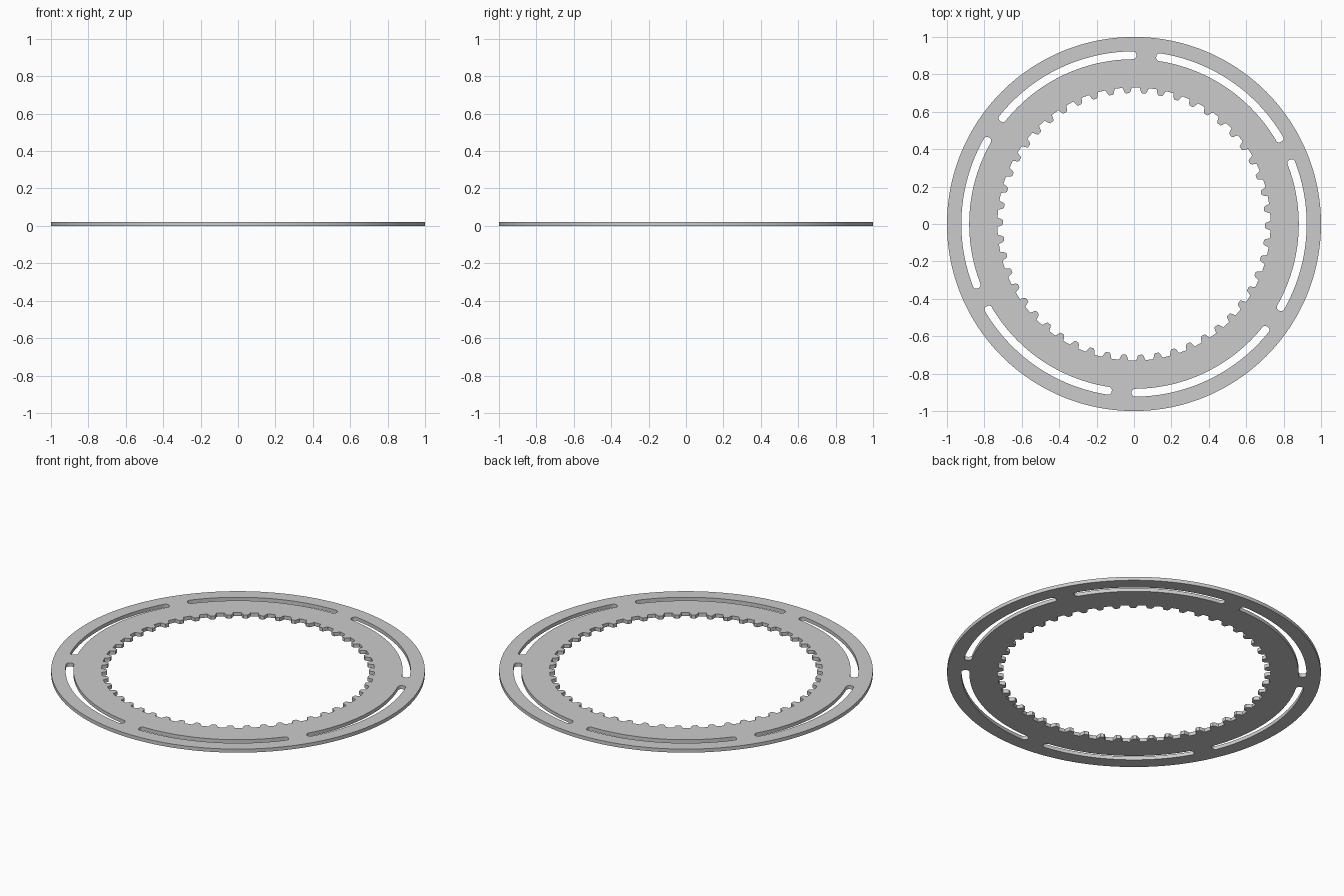
import bpy
from math import sin, cos, radians, pi, tau

if "Cube" in bpy.data.objects:
    bpy.data.objects.remove(bpy.data.objects["Cube"])

THICK = 0.021
TEETH = 50
SLOTS = 6


def polar(r, a):
    return (r * cos(a), r * sin(a))


def circle(r, n):
    return [polar(r, tau * i / n) for i in range(n)]


# Toothed inner edge: tapered teeth pointing to the centre
def toothed_edge(root, tip, phase):
    pts = []
    profile = [(root, -0.034), (tip + 0.008, -0.023), (tip, -0.015),
               (tip, 0.015), (tip + 0.008, 0.023), (root, 0.034),
               (root, 0.0485)]
    for i in range(TEETH):
        a = phase + tau * i / TEETH
        pts += [polar(r, a + da) for r, da in profile]
        pts.append(polar(root, a + pi / TEETH + 0.014))
    return pts


# Curved slot with rounded ends
def slot(r, half, mid, span, corner, n=40):
    a0, a1 = mid - span / 2, mid + span / 2
    ca = corner / r
    pts = []

    def fillet(radius, ang, start):
        for k in range(7):
            t = start + k * pi / 12
            pts.append(polar(radius + corner * cos(t), ang + ca * sin(t)))

    for i in range(1, n):
        pts.append(polar(r + half, a0 + ca + (span - 2 * ca) * i / n))
    fillet(r + half - corner, a1 - ca, 0)
    fillet(r - half + corner, a1 - ca, pi / 2)
    for i in range(1, n):
        pts.append(polar(r - half, a1 - ca - (span - 2 * ca) * i / n))
    fillet(r - half + corner, a0 + ca, pi)
    fillet(r + half - corner, a0 + ca, 3 * pi / 2)
    return pts


# Ring plate: filled outline with holes, extruded
outlines = [circle(1.0, 192), toothed_edge(0.73, 0.70, -0.0126)]
for i in range(SLOTS):
    outlines.append(slot(0.902, 0.021, radians(55.8 + 60 * i),
                         radians(53.2), 0.018))

curve = bpy.data.curves.new("slotted_ring_gear", 'CURVE')
curve.dimensions = '2D'
curve.fill_mode = 'BOTH'
curve.extrude = THICK / 2
for pts in outlines:
    s = curve.splines.new('POLY')
    s.points.add(len(pts) - 1)
    for p, (x, y) in zip(s.points, pts):
        p.co = (x, y, 0, 1)
    s.use_cyclic_u = True

ring = bpy.data.objects.new("slotted_ring_gear", curve)
bpy.context.collection.objects.link(ring)
ring.location.z = THICK / 2
bpy.context.view_layer.objects.active = ring
ring.select_set(True)
bpy.ops.object.convert(target='MESH')

# Weld the caps to the walls and smooth the round edges
ring = bpy.context.object
bpy.ops.object.mode_set(mode='EDIT')
bpy.ops.mesh.select_all(action='SELECT')
bpy.ops.mesh.remove_doubles(threshold=0.0001)
bpy.ops.mesh.normals_make_consistent(inside=False)
bpy.ops.object.mode_set(mode='OBJECT')
bpy.ops.object.shade_smooth_by_angle(angle=radians(30))
